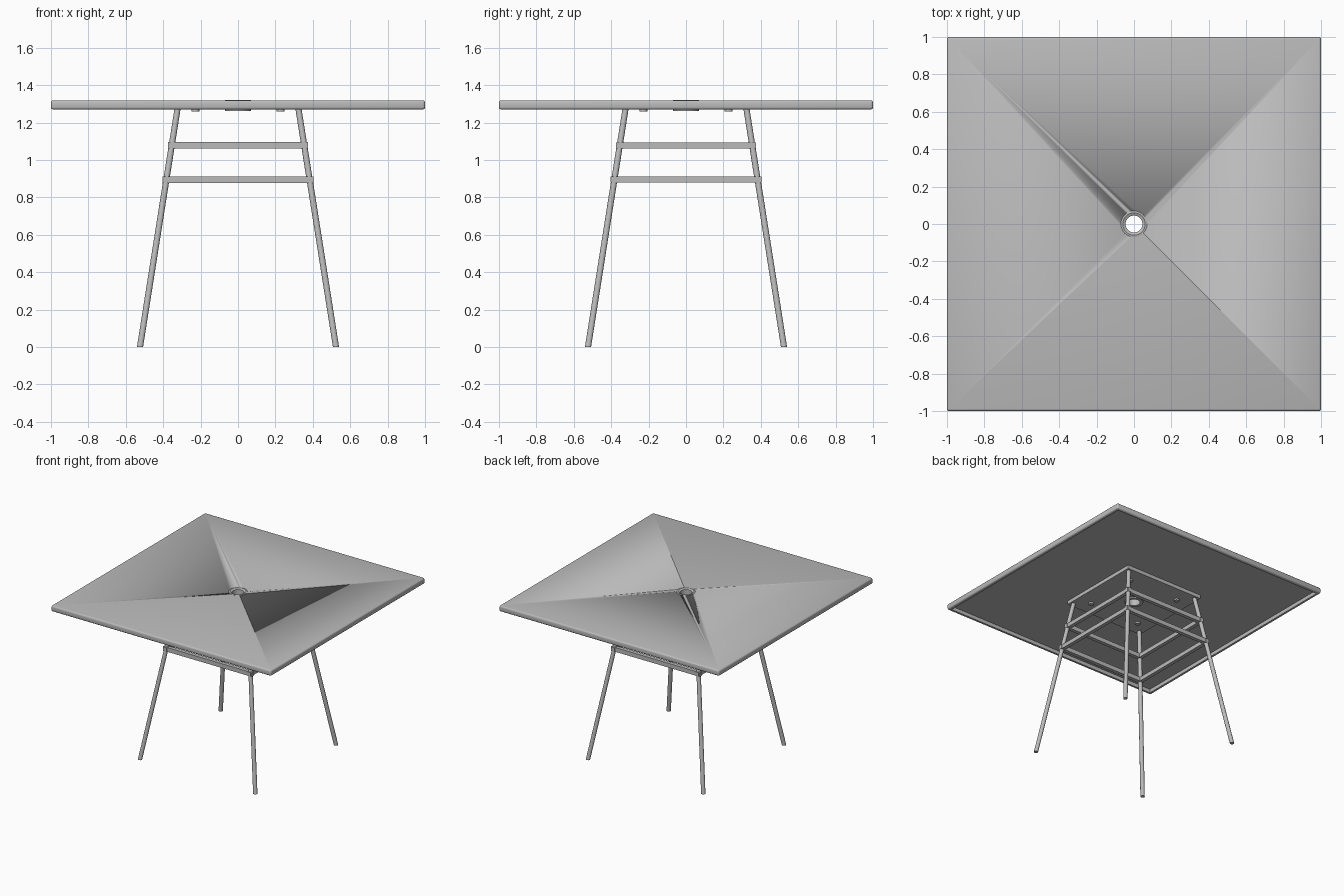
import bpy
import bmesh
import math
from mathutils import Vector, Matrix

cube = bpy.data.objects.get("Cube")
if cube:
    bpy.data.objects.remove(cube, do_unlink=True)

grey = bpy.data.materials.new("plain grey")
grey.use_nodes = True
GREY = (0.5, 0.5, 0.5, 1)
grey.diffuse_color = GREY
grey.node_tree.nodes["Principled BSDF"].inputs["Base Color"].default_value = GREY


def finish(name, bm, smooth=False):
    bmesh.ops.recalc_face_normals(bm, faces=bm.faces[:])
    mesh = bpy.data.meshes.new(name)
    bm.to_mesh(mesh)
    bm.free()
    mesh.materials.append(grey)
    obj = bpy.data.objects.new(name, mesh)
    bpy.context.collection.objects.link(obj)
    if smooth:
        select(obj)
        bpy.ops.object.shade_smooth_by_angle(angle=math.radians(35))
    return obj


def select(obj):
    bpy.ops.object.select_all(action='DESELECT')
    obj.select_set(True)
    bpy.context.view_layer.objects.active = obj


def box(name, center, size, bevel=0, segments=2):
    bm = bmesh.new()
    bmesh.ops.create_cube(bm, size=1, matrix=Matrix.Translation(center) @ Matrix.Diagonal((*size, 1)))
    if bevel:
        bmesh.ops.bevel(bm, geom=bm.edges[:], offset=bevel, segments=segments,
                        profile=0.5, affect='EDGES')
    return finish(name, bm, smooth=bevel > 0)


def cylinder(name, start, end, radius, sides):
    """Level-ended rod that leans from start to end."""
    start, end = Vector(start), Vector(end)
    bm = bmesh.new()
    bmesh.ops.create_cone(bm, cap_ends=True, segments=sides, radius1=radius,
                          radius2=radius, depth=1)
    for v in bm.verts:
        v.co = Vector((v.co.x, v.co.y, 0)) + start.lerp(end, v.co.z + 0.5)
    return finish(name, bm, smooth=True)


def cut(target, cutter):
    mod = target.modifiers.new("cut", 'BOOLEAN')
    mod.operation = 'DIFFERENCE'
    mod.object = cutter
    mod.solver = 'EXACT'
    select(target)
    bpy.ops.object.modifier_apply(modifier=mod.name)


def lathe(name, profile, steps):
    bm = bmesh.new()
    verts = [bm.verts.new((r, 0, z)) for r, z in profile]
    edges = [bm.edges.new((a, b)) for a, b in zip(verts, verts[1:] + verts[:1])]
    bmesh.ops.spin(bm, geom=verts + edges, cent=(0, 0, 0), axis=(0, 0, 1),
                   angle=math.tau, steps=steps)
    bmesh.ops.remove_doubles(bm, verts=bm.verts[:], dist=1e-5)
    return finish(name, bm, smooth=True)


TOP, UNDER, RECESS = 1.318, 1.27, 1.3
FOOT, HEAD = 0.524, 0.323

# Table top with a hollow underside and a centre hole
table_top = box("table_top", (0, 0, (TOP + UNDER) / 2), (2, 2, TOP - UNDER), 0.012, 3)
mount = box("mounting_plate", (0, 0, (UNDER + RECESS) / 2 + 0.001), (0.71, 0.71, RECESS - UNDER))
hollow = box("hollow_cutter", (0, 0, RECESS - 0.1), (1.95, 1.95, 0.2))
hole = cylinder("hole_cutter", (0, 0, 1.2), (0, 0, 1.4), 0.055, 32)
cut(table_top, hollow)
cut(table_top, hole)
cut(mount, hole)
for helper in (hollow, hole):
    bpy.data.objects.remove(helper, do_unlink=True)

# Ring lining the centre hole
lathe("hole_ring", [(0.045, 1.262), (0.07, 1.262), (0.07, TOP + 0.001),
                    (0.06, TOP + 0.003), (0.045, TOP - 0.004)], 32)

# Splayed legs and the screw heads beside them
for side_x, x_name in ((1, "left"), (-1, "right")):
    for side_y, y_name in ((-1, "front"), (1, "back")):
        tag = f"{y_name}_{x_name}"
        cylinder(f"leg_{tag}", (side_x * FOOT, side_y * FOOT, 0),
                 (side_x * HEAD, side_y * HEAD, UNDER + 0.005), 0.0165, 16)
        cylinder(f"screw_{tag}", (side_x * 0.228, side_y * 0.228, 1.258),
                 (side_x * 0.228, side_y * 0.228, 1.275), 0.021, 16)

# Two levels of rails joining the legs
for level, z in (("upper", 1.078), ("lower", 0.895)):
    offset = FOOT + (HEAD - FOOT) * z / UNDER
    length = 2 * (offset + 0.021)
    for side, y_name, x_name in ((-1, "front", "right"), (1, "back", "left")):
        box(f"{level}_rail_{y_name}", (0, side * offset, z), (length, 0.03, 0.035))
        box(f"{level}_rail_{x_name}", (side * offset, 0, z), (0.03, length, 0.033))
